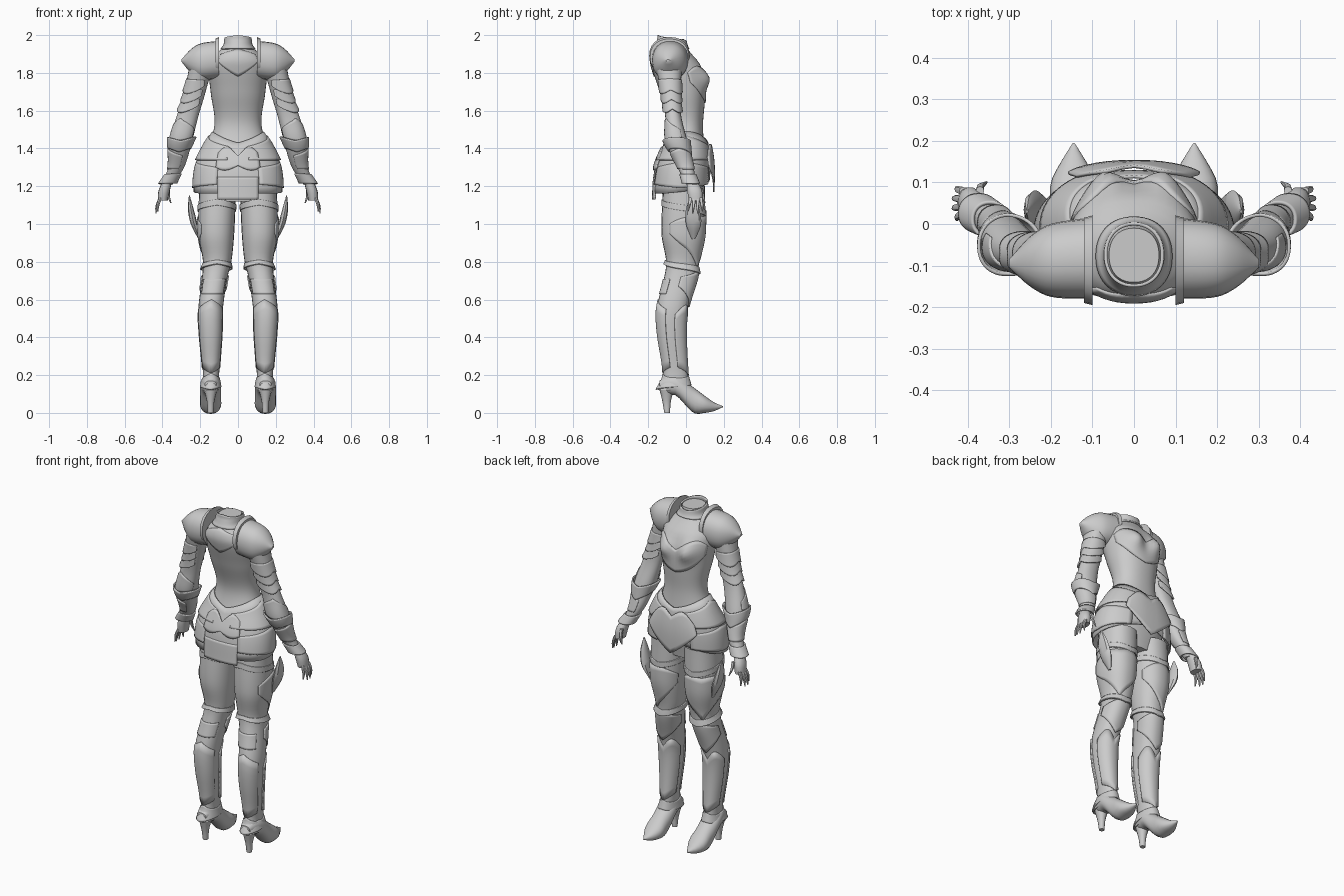
import bpy, bmesh
from math import cos, sin, pi, tau, radians, exp, copysign
from mathutils import Vector

if "Cube" in bpy.data.objects:
    bpy.data.objects.remove(bpy.data.objects["Cube"], do_unlink=True)

# One plain colour for everything
shade = 0.6
grey = bpy.data.materials.new("plain_grey")
grey.use_nodes = True
grey.diffuse_color = (shade, shade, shade, 1)
grey.node_tree.nodes["Principled BSDF"].inputs["Base Color"].default_value = grey.diffuse_color


def extents_at(sections, height):
    """Smoothly blended extents (u low, u high, v low, v high) at a height."""
    heights = [section[0] for section in sections]
    height = min(max(height, heights[0]), heights[-1])
    last = len(sections) - 1
    index = next(k for k in range(last) if height <= heights[k + 1])
    before, after = max(index - 1, 0), min(index + 2, last)

    def extent(k):
        return Vector(sections[k][1:])

    def slope(first, second):
        return (extent(second) - extent(first)) / (heights[second] - heights[first])

    gap = heights[index + 1] - heights[index]
    blend = (height - heights[index]) / gap
    ease = blend * blend * (3 - 2 * blend)
    lead = slope(before, index + 1) * gap * (1 - blend)
    trail = slope(index, after) * gap * blend
    mix = extent(index).lerp(extent(index + 1), ease)
    return mix + (lead - trail) * blend * (1 - blend)


def surface(sections, power=0.9, axis="Z", bump=None):
    """Rounded surface through cross-sections stacked along an axis."""
    def point(height, angle, offset=0):
        u_low, u_high, v_low, v_high = extents_at(sections, height)
        across, along = cos(angle), sin(angle)
        du = (u_high - u_low) / 2 * copysign(abs(across) ** power, across)
        dv = (v_high - v_low) / 2 * copysign(abs(along) ** power, along)
        outward = Vector((du, dv))
        outward += outward.normalized() * offset
        u = (u_low + u_high) / 2 + outward.x
        v = (v_low + v_high) / 2 + outward.y
        place = {"Z": (u, v, height), "X": (height, u, v), "Y": (v, height, u)}[axis]
        return Vector(place) + (bump(*place) if bump else Vector())
    point.span = sections[0][0], sections[-1][0]
    return point


def symmetric(*sections):
    """Expand (height, half width, back, front) into full extents."""
    return [(height, -half, half, back, front) for height, half, back, front in sections]


def finish(name, bm, mirror, thickness=0):
    mesh = bpy.data.meshes.new(name)
    bm.to_mesh(mesh)
    bm.free()
    mesh.materials.append(grey)
    part = bpy.data.objects.new(name, mesh)
    bpy.context.collection.objects.link(part)
    if thickness:
        solidify = part.modifiers.new("thickness", "SOLIDIFY")
        solidify.thickness, solidify.offset = thickness, -1
    if mirror:
        part.modifiers.new("mirror", "MIRROR")
    bpy.ops.object.select_all(action="DESELECT")
    part.select_set(True)
    bpy.context.view_layer.objects.active = part
    bpy.ops.object.shade_smooth_by_angle(angle=radians(40))


def bridge(bm, rings):
    for lower, upper in zip(rings, rings[1:]):
        for k in range(len(lower) - 1):
            bm.faces.new((lower[k], lower[k + 1], upper[k + 1], upper[k]))


def solid(name, shape, mirror=True, rows=16, columns=24):
    """Closed body following a surface."""
    bm = bmesh.new()
    low, high = shape.span
    rings = []
    for row in range(rows + 1):
        height = low + (high - low) * row / rows
        ring = [bm.verts.new(shape(height, tau * k / columns)) for k in range(columns)]
        rings.append(ring + ring[:1])
    bridge(bm, rings)
    bm.faces.new(rings[0][:0:-1])
    bm.faces.new(rings[-1][:-1])
    finish(name, bm, mirror)


def plate(name, shape, centre, half, bottom, top, offset=0.005, flare=0, mirror=True):
    """Armour plate on a surface. Each edge is (height at ends, rise at middle, lobe)."""
    bm = bmesh.new()
    rows, columns = 8, max(12, half // 3 // 2 * 2)

    def edge(line, side):
        end, rise, lobe = (*line, 0, 0)[:3]
        return end + rise * (1 - side) + lobe * sin(pi * side)

    rings = []
    for row in range(rows + 1):
        up = row / rows
        ring = []
        for k in range(columns + 1):
            turn = 2 * k / columns - 1
            low, high = edge(bottom, abs(turn)), edge(top, abs(turn))
            angle = radians(centre + half * turn)
            ring.append(bm.verts.new(shape(low + (high - low) * up, angle, offset + flare * (1 - up))))
        rings.append(ring)
    bridge(bm, rings)
    bmesh.ops.remove_doubles(bm, verts=bm.verts, dist=0.0001)
    finish(name, bm, mirror, thickness=0.008)


FRONT, BACK, OUTER = 90, 270, 0
AROUND = 180


# Torso with bust
def bust(x, y, z):
    spread = ((abs(x) - 0.075) / 0.05) ** 2 + ((z - 1.77) / 0.055) ** 2
    return Vector((0, 0.04 * exp(-spread) if y > 0 else 0, 0))


torso = surface(symmetric(
    (1.12, .15, -.12, .07), (1.3, .19, -.14, .1), (1.52, .125, -.09, .09),
    (1.7, .145, -.14, .1), (1.85, .155, -.185, .07), (1.9, .12, -.18, .03),
    (1.94, .07, -.155, 0), (1.98, .06, -.14, -.01)), bump=bust)
solid("torso", torso, mirror=False, rows=40, columns=40)
plate("collar", torso, FRONT, AROUND, (1.93,), (2, -.03), offset=.012, mirror=False)
plate("back_plate", torso, BACK, 45, (1.87, -.09), (1.9, .03), mirror=False)
plate("breast_plate", torso, FRONT, 70, (1.75, -.11, -.02), (1.8, -.03, .05), mirror=False)

# Skirt armour
skirt = surface(symmetric((1.12, .235, -.18, .115), (1.3, .228, -.165, .13),
                          (1.42, .18, -.12, .12), (1.5, .13, -.095, .095)))
plate("skirt", skirt, FRONT, AROUND, (1.165, .07, -.03), (1.43, 0, .06), offset=0, mirror=False)
plate("skirt_tail", skirt, BACK, 25, (1.13,), (1.25,), offset=.002, mirror=False)
plate("upper_hip_plate", skirt, OUTER, 78, (1.34,), (1.41, .06), flare=.006)
plate("lower_hip_plate", skirt, OUTER, 65, (1.21, -.02), (1.3, .03), offset=.002, flare=.006)
plate("rear_crest", skirt, BACK, 27, (1.3, .01, -.02), (1.38, -.02, .04), offset=.01, mirror=False)
plate("front_crest", skirt, FRONT, 35, (1.31, -.14), (1.36, .03, .05),
      offset=.018, flare=.012, mirror=False)

# Legs
leg = surface([
    (.12, .1, .19, -.15, .02), (.2, .1, .185, -.12, .01), (.42, .085, .205, -.15, 0),
    (.55, .08, .21, -.155, .01), (.72, .055, .19, -.115, .06), (.8, .035, .185, -.105, .07),
    (.95, .02, .21, -.13, .1), (1.2, .01, .205, -.12, .1)])
solid("leg", leg, rows=40)
plate("thigh_garter", leg, FRONT, AROUND, (.79, -.055), (.81, -.04), flare=.01)
plate("thigh_plate", leg, 60, 95, (.95, -.18), (1, .04, .02))
plate("thigh_band", leg, FRONT, AROUND, (1.1, -.06), (1.13, -.06))
plate("knee_guard", leg, FRONT, 90, (.67, -.11), (.72, .04), offset=.007)
plate("knee_back_plate", leg, BACK, 55, (.63,), (.71,))
plate("shin_plate", leg, FRONT, 80, (.24, -.04), (.52, 0, .05))
plate("calf_plate", leg, BACK, 70, (.24, -.03), (.55, .05))
plate("ankle_cuff", leg, FRONT, AROUND, (.125, .025), (.21, -.01, -.02), flare=.008)

# Hip blades
solid("hip_blade", surface([(.92, .2, .21, .03, .05), (1, .215, .25, 0, .08),
                            (1.08, .235, .265, 0, .07), (1.15, .255, .26, .025, .035)]), columns=8)

# High-heeled shoes
solid("shoe", surface([
    (-.14, .13, .17, .115, .175), (-.1, .1, .2, .1, .19), (-.05, .09, .2, .09, .2),
    (.04, 0, .135, .09, .2), (.1, 0, .09, .09, .2),
    (.15, .01, .055, .115, .175), (.195, .03, .036, .143, .147)], axis="Y"))
solid("heel", surface([(0, .13, .16, -.115, -.085), (.06, .125, .165, -.125, -.08),
                       (.14, .105, .185, -.145, -.06)]), columns=12)

# Arms
arm = surface([
    (1.21, .345, .405, 0, .055), (1.3, .285, .37, -.045, .04), (1.43, .245, .365, -.105, .01),
    (1.57, .21, .325, -.11, -.025), (1.67, .18, .29, -.125, -.03), (1.85, .13, .255, -.165, -.02)])
solid("arm", arm, rows=30)
plate("elbow_cuff", arm, FRONT, AROUND, (1.38, -.02, .03), (1.44, 0, .02), offset=.018, flare=-.012)
plate("elbow_guard", arm, -60, 90, (1.46, -.03), (1.5, .06))
plate("forearm_plate", arm, OUTER, 110, (1.29,), (1.36, .04))
plate("wrist_cuff", arm, OUTER, AROUND, (1.215,), (1.265,), offset=.008, flare=.012)
for band in range(3):
    height = 1.74 - band * 0.05
    plate(f"upper_arm_band_{band}", arm, OUTER, 125,
          (height - .01, -.02, -.03), (height + .02, .01), flare=.007)

# Shoulder guards
solid("shoulder_guard", surface([
    (.1, -.18, .015, 1.77, 1.97), (.2, -.175, 0, 1.765, 1.955),
    (.25, -.15, -.03, 1.8, 1.925), (.3, -.105, -.085, 1.86, 1.87)], axis="X"))
solid("shoulder_rim", surface([(.1, -.195, .02, 1.79, 1.99), (.12, -.19, .015, 1.79, 1.98)],
                              axis="X"), rows=2)

# Hands
solid("palm", surface([(1.125, .372, .425, .015, .088), (1.18, .36, .42, .005, .085),
                       (1.24, .345, .39, .005, .05)]), rows=6, columns=14)


def finger(name, root, tip):
    def section(centre, radius):
        x, y, z = centre
        return z, x - radius, x + radius, y - radius, y + radius
    knuckle = Vector(root).lerp(Vector(tip), 0.5) + Vector((0.006, 0, 0))
    solid(name, surface([section(tip, 0.003), section(knuckle, 0.008), section(root, 0.01)]),
          rows=6, columns=8)


for k in range(4):
    bend = abs(k - 1.5) * 0.01
    finger(f"finger_{k}", (.41, .025 + k * .018, 1.14), (.44 - bend, .01 + k * .026, 1.05 + bend))
finger("thumb", (.37, .08, 1.19), (.355, .1, 1.11))
